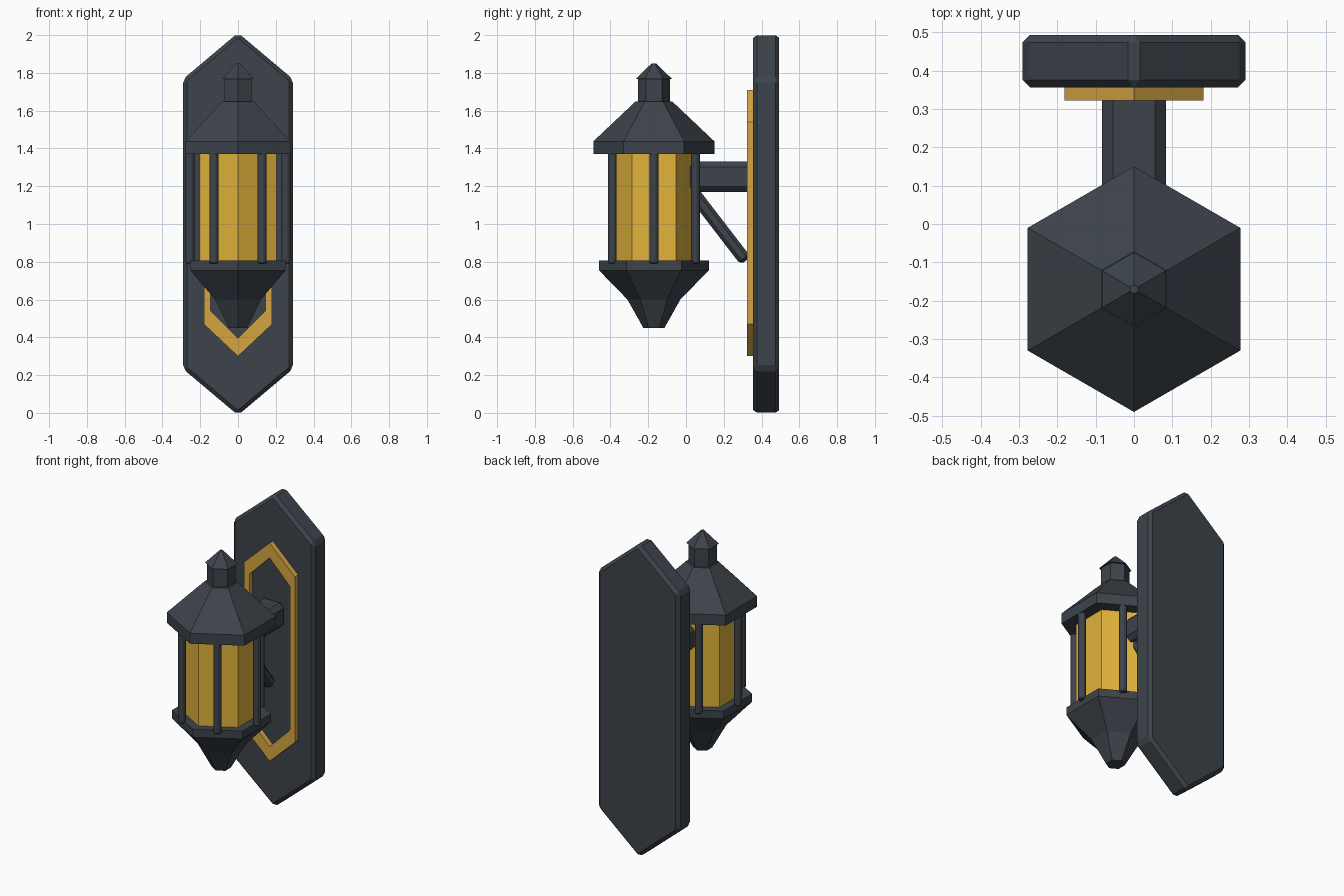
import bpy, bmesh, math
from mathutils import Matrix, Vector

if "Cube" in bpy.data.objects:
    bpy.data.objects.remove(bpy.data.objects["Cube"])

CY = -0.17  # lantern axis


def material(name, rgb):
    m = bpy.data.materials.new(name)
    m.diffuse_color = (*rgb, 1)
    m.use_nodes = True
    m.node_tree.nodes["Principled BSDF"].inputs["Base Color"].default_value = m.diffuse_color
    return m


IRON = material("dark_iron", (0.046, 0.057, 0.070))
BRASS = material("brass", (0.66, 0.38, 0.055))
GLASS = material("amber_glass", (0.76, 0.45, 0.045))


def finish(name, bm, mat, bevel=0):
    bmesh.ops.recalc_face_normals(bm, faces=bm.faces)
    if bevel:
        bmesh.ops.bevel(bm, geom=bm.edges[:], offset=bevel, segments=1,
                        affect='EDGES', clamp_overlap=True)
    me = bpy.data.meshes.new(name)
    bm.to_mesh(me)
    bm.free()
    me.materials.append(mat)
    ob = bpy.data.objects.new(name, me)
    bpy.context.collection.objects.link(ob)
    return ob


def pointed_outline(w, z0, z1, rise):
    return [(0, z0), (w, z0 + rise), (w, z1 - rise),
            (0, z1), (-w, z1 - rise), (-w, z0 + rise)]


def lathe(name, profile, sides, mat, centre=(0, CY), turn=math.pi / 2, bevel=0):
    """Stack of n-sided rings from (radius, z) pairs, capped at both ends."""
    bm = bmesh.new()
    rings = []
    for r, z in profile:
        angles = [turn + math.tau * i / sides for i in range(sides)]
        rings.append([bm.verts.new((centre[0] + r * math.cos(a),
                                    centre[1] + r * math.sin(a), z)) for a in angles])
    for a, b in zip(rings, rings[1:]):
        for i in range(sides):
            j = (i + 1) % sides
            bm.faces.new((a[i], a[j], b[j], b[i]))
    bm.faces.new(rings[0])
    bm.faces.new(rings[-1])
    return finish(name, bm, mat, bevel)


def beam(name, start, end, width, height, bevel):
    """Chamfered bar between two (y, z) points."""
    a, b = Vector((0, *start)), Vector((0, *end))
    d = b - a
    bm = bmesh.new()
    bmesh.ops.create_cube(bm, size=1)
    bm.transform(Matrix.Translation((a + b) / 2)
                 @ Matrix.Rotation(math.atan2(d.z, d.y), 4, 'X')
                 @ Matrix.Diagonal((width, d.length, height, 1)))
    return finish(name, bm, IRON, bevel)


# Wall plate: chamfered pointed slab
bm = bmesh.new()
front, back = [[bm.verts.new((x, y, z)) for x, z in
                pointed_outline(0.291, -0.012, 2.012, 0.245)] for y in (0.356, 0.493)]
bm.faces.new(front)
bm.faces.new(back)
for i in range(6):
    j = (i + 1) % 6
    bm.faces.new((front[i], front[j], back[j], back[i]))
finish("wall_plate", bm, IRON, 0.02)

# Brass trim: pointed open frame on the plate
bm = bmesh.new()
outer = pointed_outline(0.181, 0.30, 1.71, 0.17)
inner = pointed_outline(0.145, 0.395, 1.615, 0.145)
loops = [[bm.verts.new((x, y, z)) for x, z in pts]
         for pts, y in ((outer, 0.322), (inner, 0.322), (inner, 0.36), (outer, 0.36))]
for k in range(4):
    a, b = loops[k], loops[(k + 1) % 4]
    for i in range(6):
        j = (i + 1) % 6
        bm.faces.new((a[i], a[j], b[j], b[i]))
finish("brass_trim", bm, BRASS)

# Arm and diagonal brace
beam("support_arm", (0.005, 1.25), (0.375, 1.25), 0.166, 0.16, 0.028)
beam("diagonal_brace", (0.03, 1.177), (0.316, 0.805), 0.08, 0.068, 0.018)

# Lantern body
lathe("lantern_base", [(0.056, 0.45), (0.14, 0.60), (0.291, 0.755), (0.291, 0.806)], 6, IRON)
lathe("glass_panes", [(0.234, 0.79), (0.234, 1.38)], 6, GLASS)
lathe("roof", [(0.32, 1.37), (0.32, 1.438), (0.098, 1.648)], 6, IRON)
lathe("chimney", [(0.084, 1.64), (0.084, 1.775)], 6, IRON)
lathe("chimney_cap", [(0.096, 1.768), (0.012, 1.85)], 6, IRON)

# Corner posts in front of each pane
for i in range(6):
    a = math.tau * i / 6
    lathe(f"post_{i + 1}", [(0.025, 0.79), (0.025, 1.385)], 8, IRON,
          centre=(0.254 * math.cos(a), CY + 0.254 * math.sin(a)),
          turn=a + math.pi / 8, bevel=0.006)
